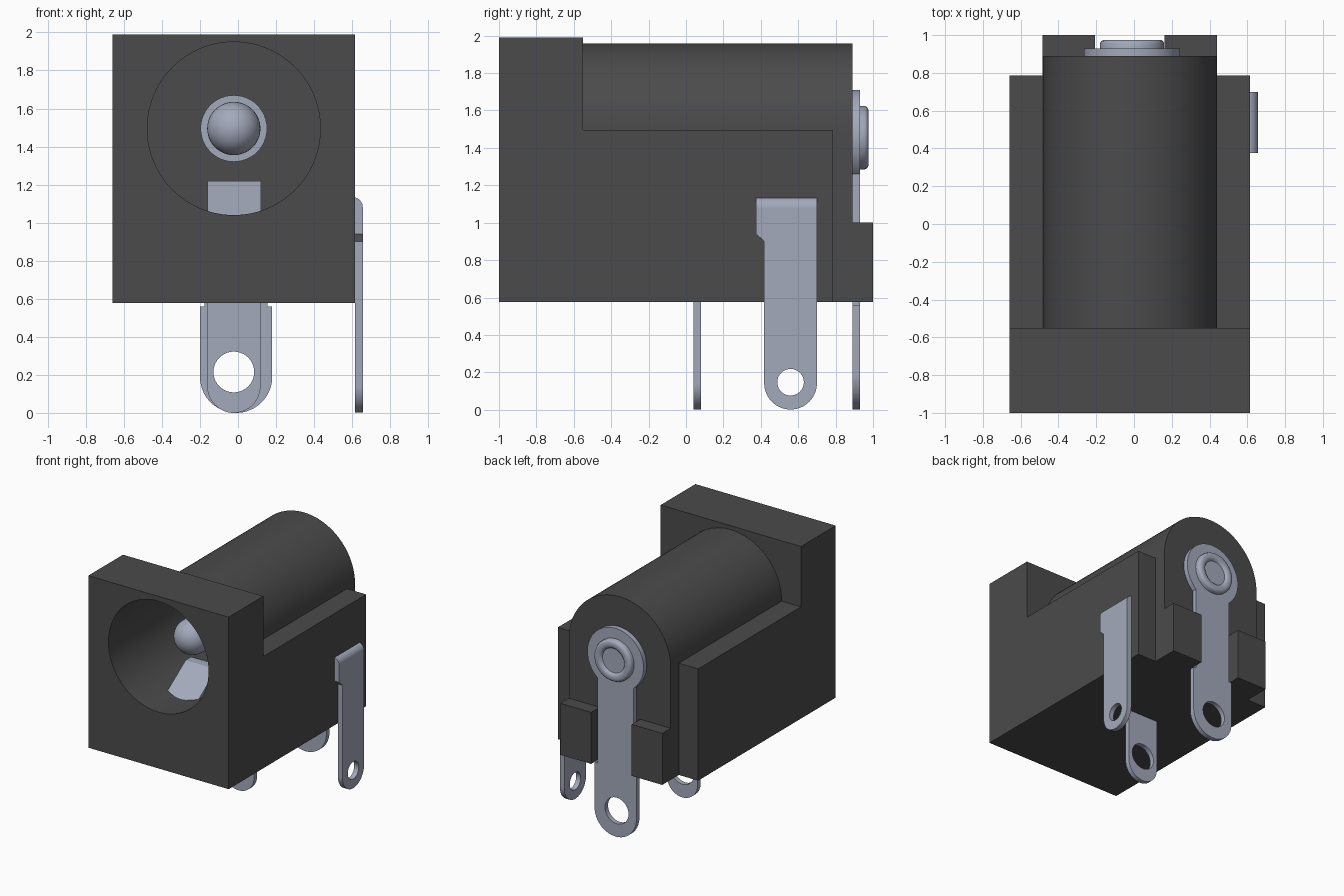
import bpy, bmesh, math
from mathutils import Vector, Matrix

if "Cube" in bpy.data.objects:
    bpy.data.objects.remove(bpy.data.objects["Cube"])


def material(name, rgb):
    m = bpy.data.materials.new(name)
    m.use_nodes = True
    m.diffuse_color = (*rgb, 1)
    m.node_tree.nodes["Principled BSDF"].inputs["Base Color"].default_value = (*rgb, 1)
    return m


PLASTIC = material("dark grey plastic", (0.07, 0.07, 0.07))
METAL = material("blue grey metal", (0.37, 0.40, 0.50))


def finish(name, bm, mat):
    bmesh.ops.recalc_face_normals(bm, faces=bm.faces)
    mesh = bpy.data.meshes.new(name)
    bm.to_mesh(mesh)
    bm.free()
    mesh.materials.append(mat)
    ob = bpy.data.objects.new(name, mesh)
    bpy.context.collection.objects.link(ob)
    return ob


def prism(name, pts, axis, a, b, mat):
    """Extrude a 2D outline along x (points are y, z) or y (points are x, z)."""
    bm = bmesh.new()
    place = (lambda p: (a, p[0], p[1])) if axis == "x" else (lambda p: (p[0], a, p[1]))
    face = bm.faces.new([bm.verts.new(place(p)) for p in pts])
    ext = bmesh.ops.extrude_face_region(bm, geom=[face])
    step = Vector((b - a, 0, 0)) if axis == "x" else Vector((0, b - a, 0))
    bmesh.ops.translate(bm, vec=step,
                        verts=[v for v in ext["geom"] if isinstance(v, bmesh.types.BMVert)])
    return finish(name, bm, mat)


def arc(cx, cz, r, start, end, n=32):
    return [(cx + r * math.cos(math.radians(start + (end - start) * i / n)),
             cz + r * math.sin(math.radians(start + (end - start) * i / n)))
            for i in range(n + 1)]


def circle(cx, cz, r, n=64):
    return arc(cx, cz, r, 0, 360, n)[:-1]


def rect(x0, x1, z0, z1):
    return [(x0, z0), (x1, z0), (x1, z1), (x0, z1)]


def boolean(ob, tool, operation):
    mod = ob.modifiers.new("boolean", "BOOLEAN")
    mod.operation, mod.object, mod.solver = operation, tool, "EXACT"
    bpy.context.view_layer.objects.active = ob
    bpy.ops.object.modifier_apply(modifier=mod.name)
    bpy.data.objects.remove(tool)


def lathe(name, profile, cx, cz, mat, n=48):
    """Spin (radius, y) points about an axis parallel to y."""
    bm = bmesh.new()
    vs = [bm.verts.new((cx + r, y, cz)) for r, y in profile]
    es = [bm.edges.new(p) for p in zip(vs, vs[1:])]
    bmesh.ops.spin(bm, geom=vs + es, cent=(cx, 0, cz), axis=(0, 1, 0),
                   angle=math.tau, steps=n, use_merge=False)
    bmesh.ops.remove_doubles(bm, verts=bm.verts, dist=1e-5)
    return finish(name, bm, mat)


def smooth(ob, angle=30):
    bpy.ops.object.select_all(action="DESELECT")
    ob.select_set(True)
    bpy.context.view_layer.objects.active = ob
    bpy.ops.object.shade_smooth_by_angle(angle=math.radians(angle))


CX, CZ, BOTTOM = -0.022, 1.495, 0.577

# Housing: stepped block with square front flange
housing = prism("housing", [(-1, BOTTOM), (0.785, BOTTOM), (0.785, CZ), (-0.55, CZ),
                            (-0.55, 1.99), (-1, 1.99)], "x", -0.66, 0.615, PLASTIC)

# Arched barrel core running to the back
barrel = prism("barrel", arc(CX, CZ, 0.4625, 0, 180, 48)
               + [(CX - 0.4625, BOTTOM), (CX + 0.4625, BOTTOM)], "y", -0.7, 0.89, PLASTIC)
boolean(housing, barrel, "UNION")

# Rear lugs either side of the back terminal
for x0, x1 in ((CX - 0.4625, -0.207), (0.162, CX + 0.4625)):
    boolean(housing, prism("lug", rect(x0, x1, BOTTOM, 1.0), "y", 0.8, 1.0, PLASTIC), "UNION")

# Socket bore
boolean(housing, prism("bore", circle(CX, CZ, 0.455, 96), "y", -1.2, 0.7, PLASTIC), "DIFFERENCE")
smooth(housing)

# Centre pin with domed tip and a collar at the bore floor
dome = [(0.14 * math.sin(math.radians(a)), -0.56 - 0.14 * math.cos(math.radians(a)))
        for a in range(0, 91, 9)]
smooth(lathe("centre_pin", dome + [(0.14, 0.64), (0.175, 0.64), (0.175, 0.72), (0, 0.72)],
             CX, CZ, METAL))

# Spring contact rising from the floor of the bore
prism("spring_contact", [(-0.76, 1.01), (-0.45, 1.22), (-0.38, 1.22), (0.08, 0.98),
                         (0.04, 0.96), (-0.39, 1.18), (-0.44, 1.18), (-0.72, 0.99)],
      "x", -0.16, 0.12, METAL)

# Middle terminal under the housing
middle = prism("middle_terminal", arc(CX, 0.14, 0.14, 180, 360)
               + [(CX + 0.14, 0.65), (CX - 0.14, 0.65)], "y", 0.04, 0.08, METAL)
boolean(middle, prism("hole", circle(CX, 0.215, 0.107), "y", -0.1, 0.2, METAL), "DIFFERENCE")

# Back terminal: round head, narrow neck and wider tail
BX, BZ = -0.01, 1.455
neck = math.degrees(math.acos(0.165 / 0.255))
back = prism("back_terminal", arc(BX, BZ, 0.255, -neck, 180 + neck, 48)
             + [(BX - 0.165, 0.56), (BX - 0.19, 0.56)] + arc(BX, 0.19, 0.19, 180, 360)
             + [(BX + 0.19, 0.56), (BX + 0.165, 0.56)], "y", 0.89, 0.93, METAL)
boolean(back, prism("hole", circle(CX, 0.215, 0.107), "y", 0.8, 1.0, METAL), "DIFFERENCE")

# Rivet on the back terminal
smooth(lathe("rivet", [(0, 0.955), (0.10, 0.955), (0.108, 0.968), (0.122, 0.975), (0.15, 0.975),
                       (0.164, 0.968), (0.17, 0.955), (0.17, 0.92), (0, 0.92)], BX, BZ, METAL), 50)

# Side terminal with a tab, its top edge rounded over into the housing
side = prism("side_terminal", arc(0.559, 0.142, 0.141, 180, 360)
             + [(0.70, 1.08), (0.375, 1.08), (0.375, 0.94), (0.418, 0.90)],
             "x", 0.615, 0.656, METAL)
boolean(side, prism("hole", circle(0.559, 0.147, 0.071), "x", 0.5, 0.8, METAL), "DIFFERENCE")
bend = prism("side_terminal_bend", [(0.58, 1.08)] + arc(0.601, 1.08, 0.055, 0, 90, 10)
             + [(0.58, 1.135)], "y", 0.375, 0.70, METAL)

for ob in (middle, back, side, bend):
    smooth(ob)
